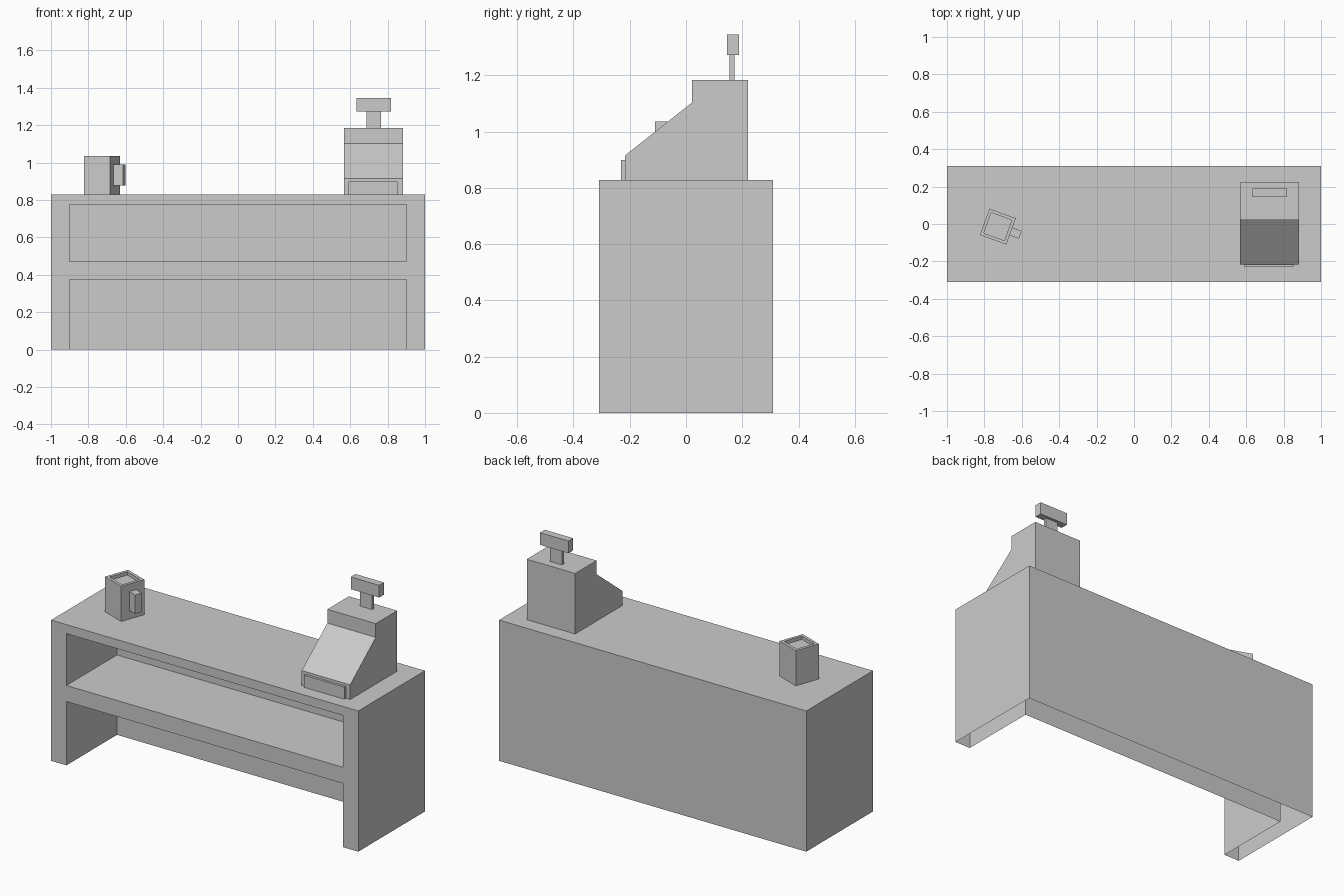
import bpy, bmesh, math
from mathutils import Matrix, Vector

if "Cube" in bpy.data.objects:
    bpy.data.objects.remove(bpy.data.objects["Cube"])


def finish(name, bm):
    bmesh.ops.recalc_face_normals(bm, faces=bm.faces[:])
    mesh = bpy.data.meshes.new(name)
    bm.to_mesh(mesh)
    bm.free()
    ob = bpy.data.objects.new(name, mesh)
    bpy.context.collection.objects.link(ob)
    return ob


def box_bm(x, y, z):
    """Box from (min, max) ranges."""
    bm = bmesh.new()
    size = Matrix.Diagonal((x[1] - x[0], y[1] - y[0], z[1] - z[0], 1))
    mid = Vector((sum(x) / 2, sum(y) / 2, sum(z) / 2))
    bmesh.ops.create_cube(bm, size=1, matrix=Matrix.Translation(mid) @ size)
    return bm


def box(name, x, y, z):
    return finish(name, box_bm(x, y, z))


TOP = 0.828

# Counter with two shelf openings cut from the front
counter = box("counter", (-1, 1), (-0.31, 0.31), (0, TOP))
for z in ((0.47, 0.775), (-0.1, 0.375)):
    cutter = box("shelf_cutter", (-0.9, 0.9), (-0.5, 0.16), z)
    cutter.hide_render = True
    mod = counter.modifiers.new("opening", 'BOOLEAN')
    mod.operation = 'DIFFERENCE'
    mod.solver = 'EXACT'
    mod.object = cutter
    bpy.context.view_layer.objects.active = counter
    bpy.ops.object.modifier_apply(modifier=mod.name)
    bpy.data.objects.remove(cutter)

# The counter shell is open on its underside
bm = bmesh.new()
bm.from_mesh(counter.data)
under = [f for f in bm.faces if all(abs(v.co.z) < 1e-4 for v in f.verts)]
bmesh.ops.delete(bm, geom=under, context='FACES_ONLY')
bm.to_mesh(counter.data)
bm.free()

# Cash register body: side profile (y, z) extruded across x
profile = [(-0.217, TOP), (-0.217, 0.915), (0.021, 1.103),
           (0.021, 1.184), (0.221, 1.184), (0.221, TOP)]
bm = bmesh.new()
side = bm.faces.new([bm.verts.new((0.567, y, z)) for y, z in profile])
ext = bmesh.ops.extrude_face_region(bm, geom=[side], use_keep_orig=True)
bmesh.ops.translate(bm, vec=(0.315, 0, 0),
                    verts=[v for v in ext["geom"] if isinstance(v, bmesh.types.BMVert)])
finish("register_body", bm)

# Cash drawer, display post and display
box("cash_drawer", (0.591, 0.854), (-0.231, -0.217), (TOP, 0.899))
box("display_post", (0.687, 0.765), (0.155, 0.173), (1.184, 1.273))
box("display", (0.633, 0.818), (0.145, 0.189), (1.273, 1.345))

# Square mug with a shallow recess in its top, and a block handle
place = Matrix.Translation((-0.728, -0.014, TOP)) @ Matrix.Rotation(math.radians(-20), 4, 'Z')
bm = box_bm((-0.075, 0.075), (-0.075, 0.075), (0, 0.207))
bm.normal_update()
rim = max(bm.faces, key=lambda f: f.calc_center_median().z)
bmesh.ops.inset_region(bm, faces=[rim], thickness=0.024)
floor = bmesh.ops.extrude_face_region(bm, geom=[rim])
bmesh.ops.translate(bm, vec=(0, 0, -0.02),
                    verts=[v for v in floor["geom"] if isinstance(v, bmesh.types.BMVert)])
if rim.is_valid:
    bmesh.ops.delete(bm, geom=[rim], context='FACES_ONLY')
finish("mug", bm).matrix_world = place
box("mug_handle", (0.075, 0.128), (-0.022, 0.022), (0.05, 0.162)).matrix_world = place
